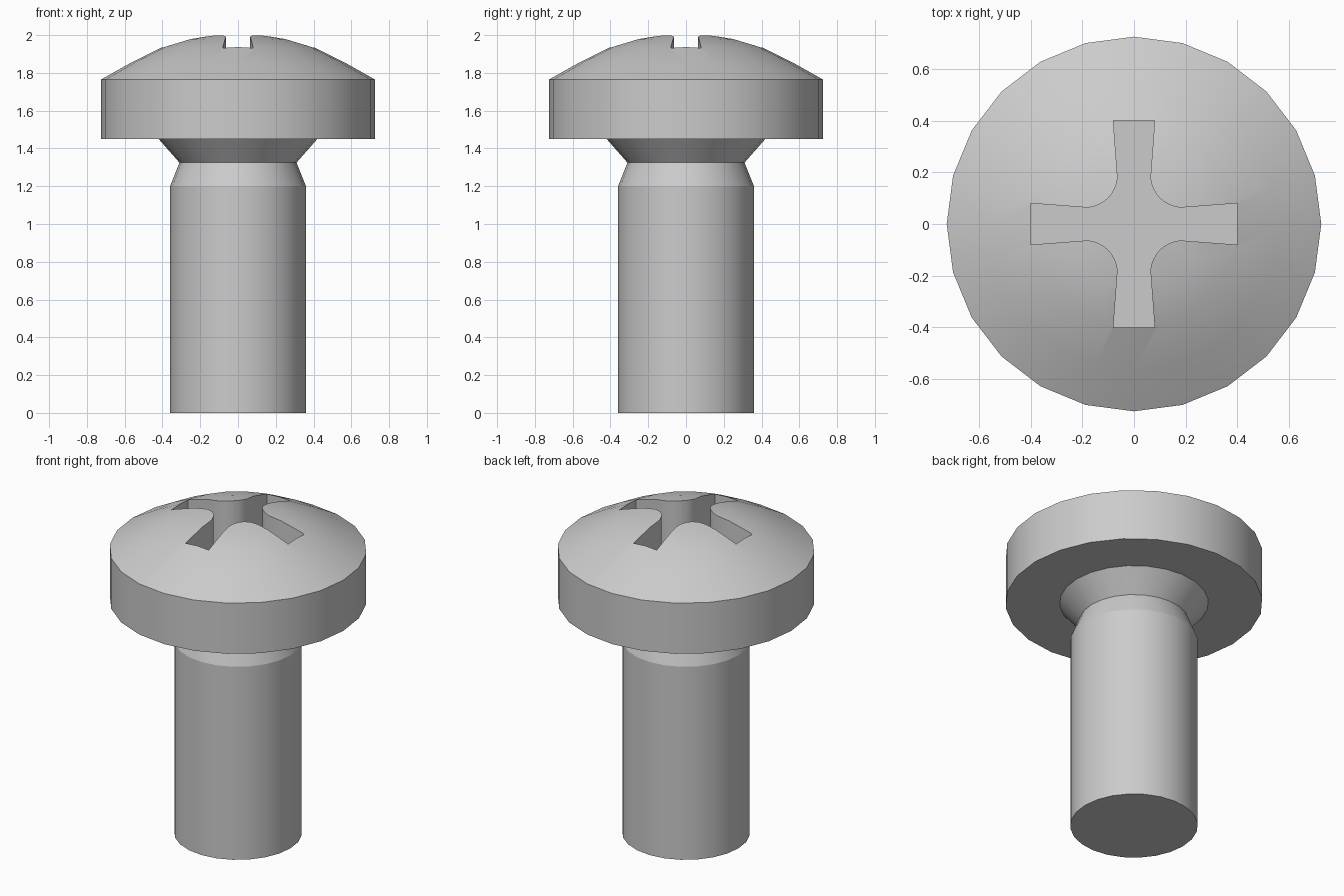
import bpy, bmesh, math

if "Cube" in bpy.data.objects:
    bpy.data.objects.remove(bpy.data.objects["Cube"])

SIDES = 24
metal = bpy.data.materials.new("grey metal")
metal.diffuse_color = (0.6, 0.6, 0.6, 1)
metal.use_nodes = True
metal.node_tree.nodes["Principled BSDF"].inputs["Base Color"].default_value = metal.diffuse_color


def finish(bm, name):
    bmesh.ops.recalc_face_normals(bm, faces=bm.faces)
    mesh = bpy.data.meshes.new(name)
    bm.to_mesh(mesh)
    bm.free()
    mesh.materials.append(metal)
    obj = bpy.data.objects.new(name, mesh)
    bpy.context.collection.objects.link(obj)
    return obj


def lathe(name, profile):
    """Revolve (radius, height) points round the z axis."""
    bm = bmesh.new()
    verts = [bm.verts.new((r, 0, z)) for r, z in profile]
    edges = [bm.edges.new(pair) for pair in zip(verts, verts[1:])]
    bmesh.ops.spin(bm, geom=verts + edges, cent=(0, 0, 0), axis=(0, 0, 1),
                   angle=math.tau, steps=SIDES, use_merge=True)
    bmesh.ops.remove_doubles(bm, verts=bm.verts, dist=1e-4)
    return finish(bm, name)


# Shank, waisted neck and domed head in one profile
screw = lathe("screw_body", [
    (0, 0), (0.36, 0), (0.36, 1.2), (0.31, 1.325), (0.42, 1.45),
    (0.725, 1.45), (0.725, 1.765), (0.565, 1.855), (0.40, 1.937),
    (0.26, 1.979), (0.13, 2.001), (0, 2.008)])

# Cross recess: flared arms joined by rounded corners
outline = []
for quarter in range(4):
    corner = [(0.40, 0.08)]
    for i in range(9):
        a = math.radians(265 - 80 * i / 8)
        corner.append((0.19 + 0.127 * math.cos(a), 0.19 + 0.127 * math.sin(a)))
    corner.append((0.08, 0.40))
    c, s = [(1, 0), (0, 1), (-1, 0), (0, -1)][quarter]
    outline += [(x * c - y * s, x * s + y * c) for x, y in corner]

bm = bmesh.new()
floor = bm.faces.new([bm.verts.new((x, y, 1.6)) for x, y in outline])
top = bmesh.ops.extrude_face_region(bm, geom=[floor])["geom"]
bmesh.ops.translate(bm, vec=(0, 0, 0.6),
                    verts=[g for g in top if isinstance(g, bmesh.types.BMVert)])
cutter = finish(bm, "recess_cutter")
cutter.hide_render = True
cutter.hide_set(True)

cut = screw.modifiers.new("cross recess", "BOOLEAN")
cut.operation = "DIFFERENCE"
cut.solver = "EXACT"
cut.object = cutter

# Smooth round surfaces, keep creases sharp
bpy.context.view_layer.objects.active = screw
screw.select_set(True)
bpy.ops.object.modifier_apply(modifier=cut.name)
bpy.ops.object.shade_smooth_by_angle(angle=math.radians(20))
bpy.data.objects.remove(cutter)
